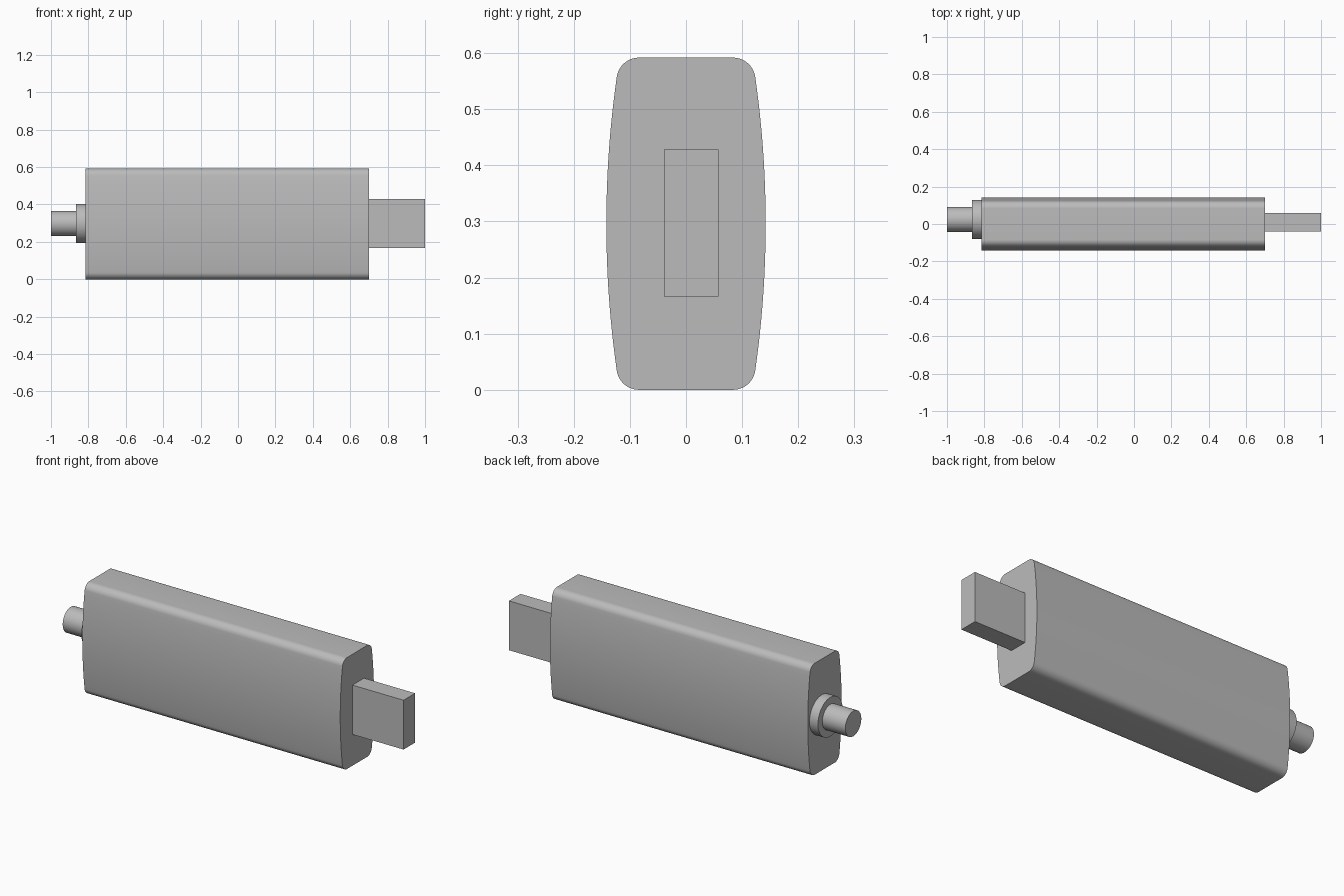
import bpy, bmesh, math
from mathutils import Matrix

cube = bpy.data.objects.get("Cube")
if cube:
    bpy.data.objects.remove(cube, do_unlink=True)

grey = bpy.data.materials.new("plain grey")
grey.use_nodes = True
colour = (0.5, 0.5, 0.5, 1)
grey.diffuse_color = colour
grey.node_tree.nodes["Principled BSDF"].inputs["Base Color"].default_value = colour


def finish(bm, name, smooth=True):
    bmesh.ops.recalc_face_normals(bm, faces=bm.faces)
    mesh = bpy.data.meshes.new(name)
    bm.to_mesh(mesh)
    bm.free()
    mesh.materials.append(grey)
    obj = bpy.data.objects.new(name, mesh)
    bpy.context.collection.objects.link(obj)
    if smooth:
        bpy.ops.object.select_all(action="DESELECT")
        obj.select_set(True)
        bpy.context.view_layer.objects.active = obj
        bpy.ops.object.shade_smooth_by_angle(angle=math.radians(30))
    return obj


def extrude_x(name, outline, x0, x1, smooth=True):
    """Sweep a closed (y, z) outline along x."""
    bm = bmesh.new()
    face = bm.faces.new([bm.verts.new((x0, y, z)) for y, z in outline])
    result = bmesh.ops.extrude_face_region(bm, geom=[face], use_keep_orig=True)
    moved = [v for v in result["geom"] if isinstance(v, bmesh.types.BMVert)]
    bmesh.ops.translate(bm, verts=moved, vec=(x1 - x0, 0, 0))
    return finish(bm, name, smooth)


def circle(y, z, r, n=64):
    return [(y + r * math.cos(math.tau * i / n), z + r * math.sin(math.tau * i / n))
            for i in range(n)]


# Body outline: shallow bulging sides meeting a flat top through tangent fillets
MID, HALF_W, BULGE, FILLET = 0.296, 0.142, 1.85, 0.04
rise = MID - FILLET
start = math.asin(rise / (BULGE - FILLET))
arc_y = HALF_W - BULGE
fillet_y = arc_y + (BULGE - FILLET) * math.cos(start)
quarter = [(arc_y + BULGE * math.cos(start * i / 12), BULGE * math.sin(start * i / 12))
           for i in range(12)]
for i in range(13):
    a = start + (math.pi / 2 - start) * i / 12
    quarter.append((fillet_y + FILLET * math.cos(a), rise + FILLET * math.sin(a)))
half = quarter + [(-y, z) for y, z in reversed(quarter)]
outline = half + [(y, -z) for y, z in reversed(half[1:-1])]
extrude_x("body", [(y, z + MID) for y, z in outline], -0.815, 0.70)

# Plug at the +x end
extrude_x("plug", [(-0.039, 0.166), (0.058, 0.166), (0.058, 0.428), (-0.039, 0.428)],
          0.70, 1.0, smooth=False)

# Collar and cable stub at the -x end
extrude_x("collar", circle(0.024, 0.298, 0.104), -0.865, -0.815)
extrude_x("cable_stub", circle(0.024, 0.298, 0.067), -1.0, -0.865)
